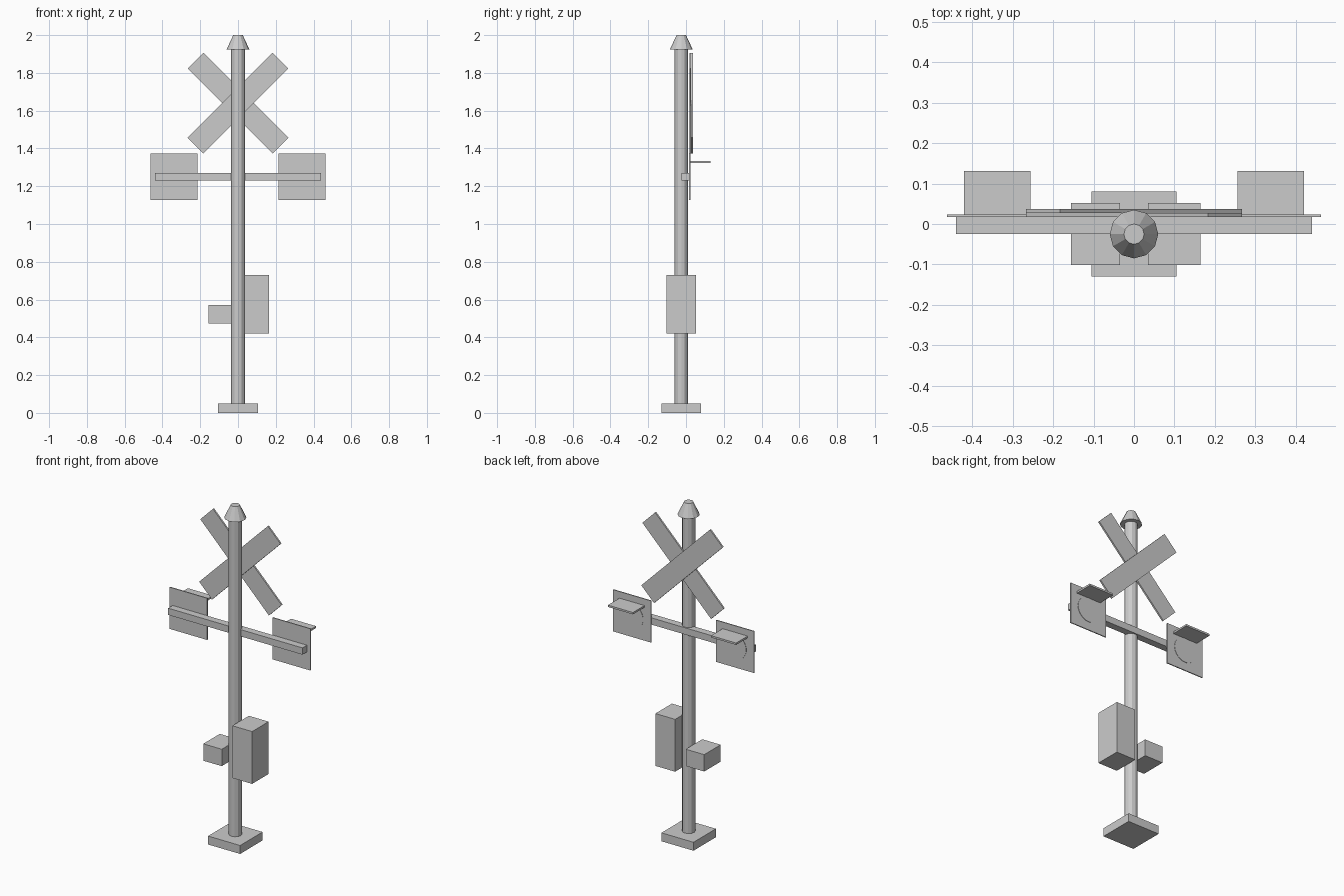
import bpy, math

if "Cube" in bpy.data.objects:
    bpy.data.objects.remove(bpy.data.objects["Cube"])

grey = bpy.data.materials.new("painted_grey")
grey.diffuse_color = (0.6, 0.6, 0.6, 1)
grey.use_nodes = True
grey.node_tree.nodes["Principled BSDF"].inputs["Base Color"].default_value = grey.diffuse_color
AXIS_Y = -0.025  # post axis


def finish(name):
    ob = bpy.context.object
    ob.name = name
    ob.data.materials.append(grey)
    return ob


def box(name, x, y, z):
    """Box from (min, max) ranges."""
    bpy.ops.mesh.primitive_cube_add(size=1, location=[sum(r) / 2 for r in (x, y, z)])
    ob = finish(name)
    ob.scale = [r[1] - r[0] for r in (x, y, z)]
    return ob


def cone(name, r1, r2, z0, z1, sides=12):
    bpy.ops.mesh.primitive_cone_add(vertices=sides, radius1=r1, radius2=r2, depth=z1 - z0,
                                    location=(0, AXIS_Y, (z0 + z1) / 2))
    return finish(name)


# Footing, post and cap
box("base_plate", (-0.105, 0.105), (-0.13, 0.08), (0, 0.05))
cone("post", 0.036, 0.036, 0.05, 1.93)
cone("post_cap", 0.06, 0.025, 1.925, 2.0)

# Crossed boards, one behind the other
for name, angle, y in (("cross_board_front", -45, 0.0225), ("cross_board_rear", 45, 0.0325)):
    board = box(name, (-0.318, 0.318), (y - 0.005, y + 0.005), (1.581, 1.699))
    board.rotation_euler.y = math.radians(angle)

# Signal arm with a backplate, lamp and hood at each end
box("signal_arm", (-0.44, 0.44), (-0.025, 0.017), (1.23, 1.27))
for side, s in (("left", -1), ("right", 1)):
    cx = 0.338 * s
    box(side + "_backplate", (cx - 0.124, cx + 0.124), (0.017, 0.023), (1.126, 1.373))
    box(side + "_hood", (cx - 0.082, cx + 0.082), (0.023, 0.131), (1.323, 1.334))
    bpy.ops.mesh.primitive_cylinder_add(vertices=32, radius=0.074, depth=0.004,
                                        location=(cx, 0.023, 1.249),
                                        rotation=(math.pi / 2, 0, 0))
    finish(side + "_lamp")

# Equipment boxes on the post
box("control_cabinet", (0.035, 0.164), (-0.102, 0.052), (0.42, 0.73))
box("junction_box", (-0.156, -0.035), (-0.102, 0.052), (0.472, 0.572))
